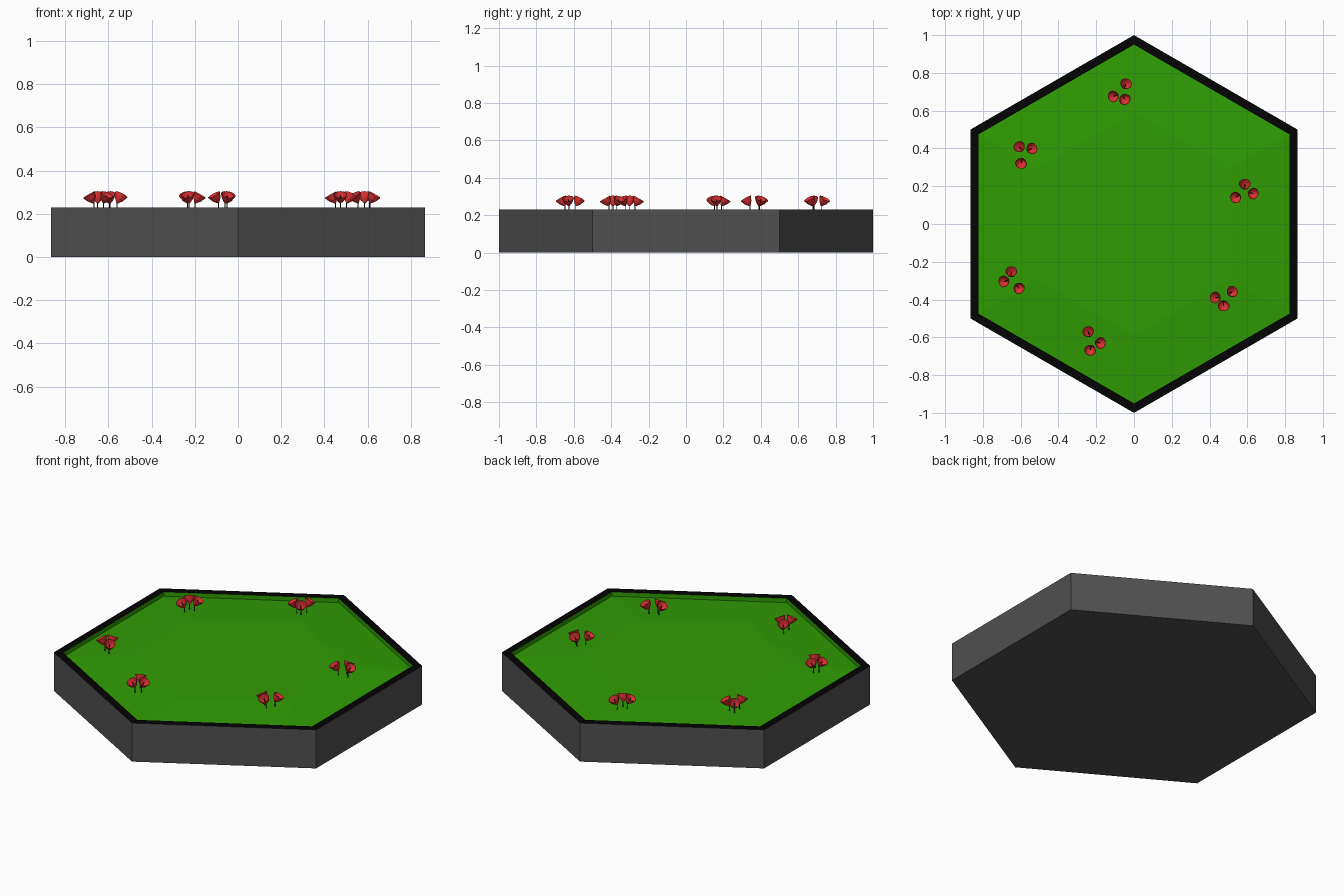
import bpy, bmesh, math
from mathutils import Vector, Matrix

if "Cube" in bpy.data.objects:
    bpy.data.objects.remove(bpy.data.objects["Cube"])


def material(name, rgb):
    m = bpy.data.materials.new(name)
    m.diffuse_color = (*rgb, 1)
    m.use_nodes = True
    m.node_tree.nodes["Principled BSDF"].inputs["Base Color"].default_value = m.diffuse_color
    return m


GREY = material("dark grey stone", (0.08, 0.08, 0.08))
BLACK = material("black rim", (0.001, 0.001, 0.001))
GREEN = material("grass green", (0.03, 0.335, 0.001))
RED = material("petal red", (0.75, 0.03, 0.034))
STEM = material("dark stem", (0.012, 0.014, 0.006))


def finish(name, bm, mat):
    mesh = bpy.data.meshes.new(name)
    bm.to_mesh(mesh)
    bm.free()
    mesh.materials.append(mat)
    ob = bpy.data.objects.new(name, mesh)
    bpy.context.collection.objects.link(ob)
    return ob


def lathe(bm, rings, sides, matrix=Matrix(), cap_start=False, cap_end=False):
    """Bridge rings of (radius, z), with the first corner on the y axis."""
    loops = []
    for r, z in rings:
        loops.append([bm.verts.new(matrix @ Vector((
            r * math.sin(2 * math.pi * i / sides),
            r * math.cos(2 * math.pi * i / sides), z))) for i in range(sides)])
    for a, b in zip(loops, loops[1:]):
        for i in range(sides):
            j = (i + 1) % sides
            bm.faces.new((a[j], a[i], b[i], b[j]))
    if cap_start:
        bm.faces.new(loops[0])
    if cap_end:
        bm.faces.new(loops[-1][::-1])


TOP, INNER, EDGE_Z, GRASS_Z = 0.23, 0.95, 0.204, 0.228

# hexagonal base: underside and outer walls
bm = bmesh.new()
lathe(bm, [(1, 0), (1, TOP)], 6, cap_start=True)
finish("tile_base", bm, GREY)

# flat rim on top of the walls
bm = bmesh.new()
lathe(bm, [(1, TOP), (INNER, TOP)], 6)
finish("tile_rim", bm, BLACK)

# grass: inner wall, gentle slope, raised flat middle
bm = bmesh.new()
lathe(bm, [(INNER, TOP), (INNER, EDGE_Z), (0.59, GRASS_Z)], 6, cap_end=True)
finish("grass", bm, GREEN)

# flower heads as seen from above, three per cluster
clusters = [
    [(-.042, .743), (-.111, .675), (-.048, .659)],
    [(-.608, .410), (-.540, .400), (-.598, .320)],
    [(-.650, -.251), (-.690, -.304), (-.608, -.341)],
    [(-.243, -.569), (-.177, -.630), (-.233, -.669)],
    [(.429, -.389), (.521, -.357), (.474, -.434)],
    [(.587, .212), (.632, .161), (.537, .140)],
]
TILT = math.radians(30)
DEPTH = 0.045

petals, stems = bmesh.new(), bmesh.new()
for cluster in clusters:
    centre = sum((Vector(p) for p in cluster), Vector((0, 0))) / 3
    for p in cluster:
        out = (Vector(p) - centre).normalized()
        axis = Vector((out.x * math.sin(TILT), out.y * math.sin(TILT), math.cos(TILT)))
        tip = Vector((*p, 0.289)) - axis * DEPTH
        turn = Matrix.Translation(tip) @ axis.to_track_quat('Z', 'Y').to_matrix().to_4x4()
        # cup leaning away from its cluster, with a thin wall
        lathe(petals, [(0.004, 0), (0.021, DEPTH * 0.45), (0.032, DEPTH),
                       (0.03, DEPTH), (0.019, DEPTH * 0.5), (0.002, 0.005)],
              10, turn, True, True)
        # stamen inside the cup
        lathe(stems, [(0.0025, 0.002), (0.0025, DEPTH * 0.85)], 5, turn, True, True)
        # upright stem down into the grass
        lathe(stems, [(0.0025, 0.2), (0.0025, tip.z + 0.003)], 5,
              Matrix.Translation((tip.x, tip.y, 0)), True, True)
finish("flower_cups", petals, RED)
finish("flower_stems", stems, STEM)
